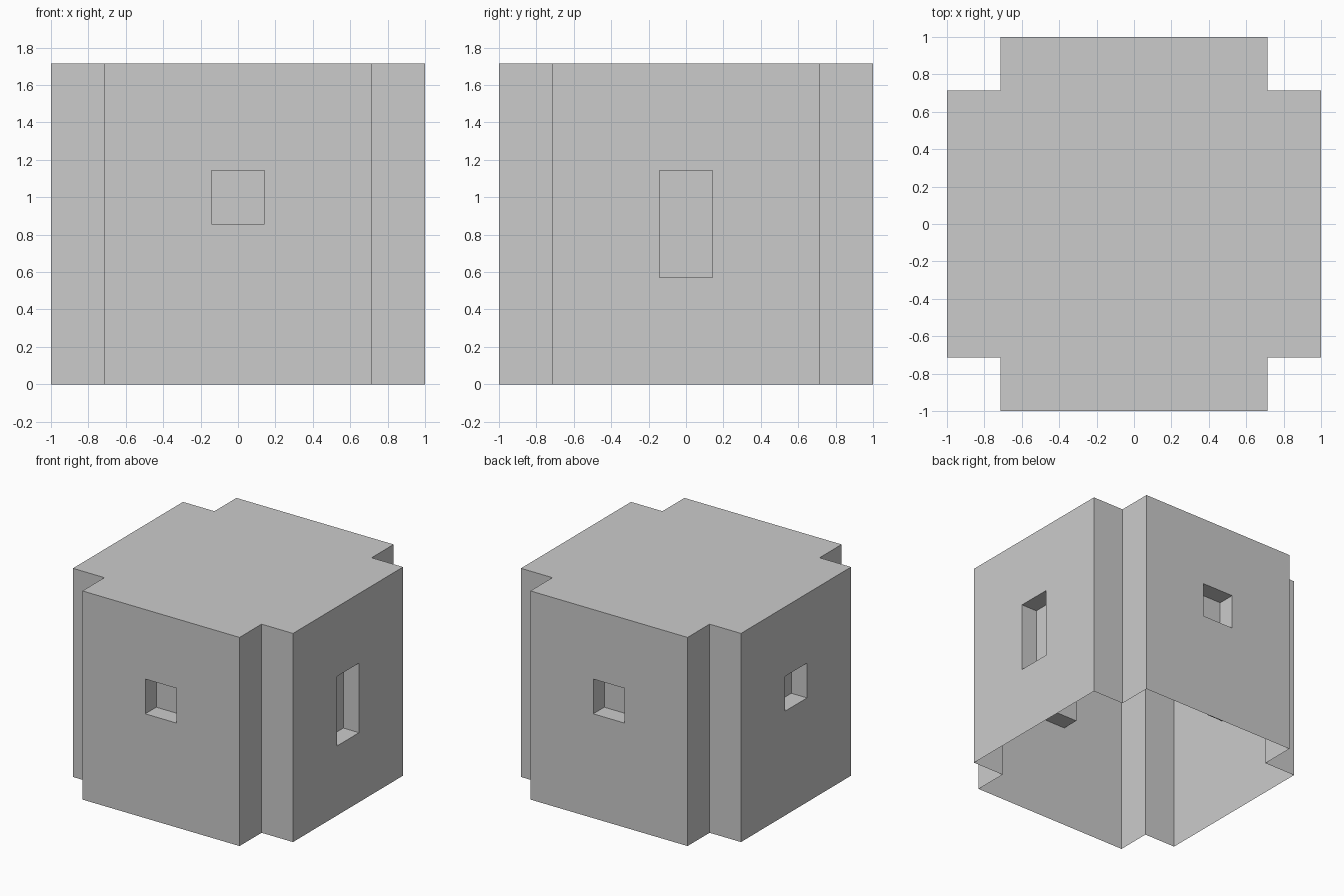
import bpy, bmesh
from math import pi
from mathutils import Matrix, Vector

if "Cube" in bpy.data.objects:
    bpy.data.objects.remove(bpy.data.objects["Cube"])

U = 1 / 7            # module of the model
H = 12 * U           # height
A = 5 * U            # half width of each wall
W = U                # half width of window, also its depth

bm = bmesh.new()


def face(rot, *pts):
    bm.faces.new([bm.verts.new(rot @ Vector(p)) for p in pts])


def wall(rot, z0, z1):
    """Front-facing wall sheet with a blind window recess, turned by rot."""
    outer = [(-A, -1, 0), (A, -1, 0), (A, -1, H), (-A, -1, H)]
    rim = [(-W, -1, z0), (W, -1, z0), (W, -1, z1), (-W, -1, z1)]
    back = [(x, y + U, z) for x, y, z in rim]
    for i in range(4):
        j = (i + 1) % 4
        face(rot, outer[i], outer[j], rim[j], rim[i])   # wall around window
        face(rot, rim[i], rim[j], back[j], back[i])     # reveal
    face(rot, *back)
    # notched corner to the right of the wall
    face(rot, (A, -1, 0), (A, -A, 0), (A, -A, H), (A, -1, H))
    face(rot, (A, -A, 0), (1, -A, 0), (1, -A, H), (A, -A, H))


# front, right, back, left: only the right window is tall
for i, sill in enumerate((6, 4, 6, 6)):
    wall(Matrix.Rotation(i * pi / 2, 3, 'Z'), sill * U, 8 * U)

# flat roof: centre strip and two side strips (the underside stays open)
flat = Matrix.Identity(3)
for x0, x1, y in ((-1, -A, A), (-A, A, A), (A, 1, A)):
    face(flat, (x0, -y, H), (x1, -y, H), (x1, y, H), (x0, y, H))
for y0, y1 in ((-1, -A), (A, 1)):
    face(flat, (-A, y0, H), (A, y0, H), (A, y1, H), (-A, y1, H))

bmesh.ops.remove_doubles(bm, verts=bm.verts, dist=1e-4)
# merge the flat roof strips into one face
roof = [f for f in bm.faces if f.normal.z > 0.9 or all(v.co.z > H - 1e-4 for v in f.verts)]
roof = [f for f in roof if all(v.co.z > H - 1e-4 for v in f.verts)]
bmesh.ops.dissolve_faces(bm, faces=roof)

mesh = bpy.data.meshes.new("building_shell")
bm.to_mesh(mesh)
bm.free()
shell = bpy.data.objects.new("building_shell", mesh)
bpy.context.collection.objects.link(shell)
